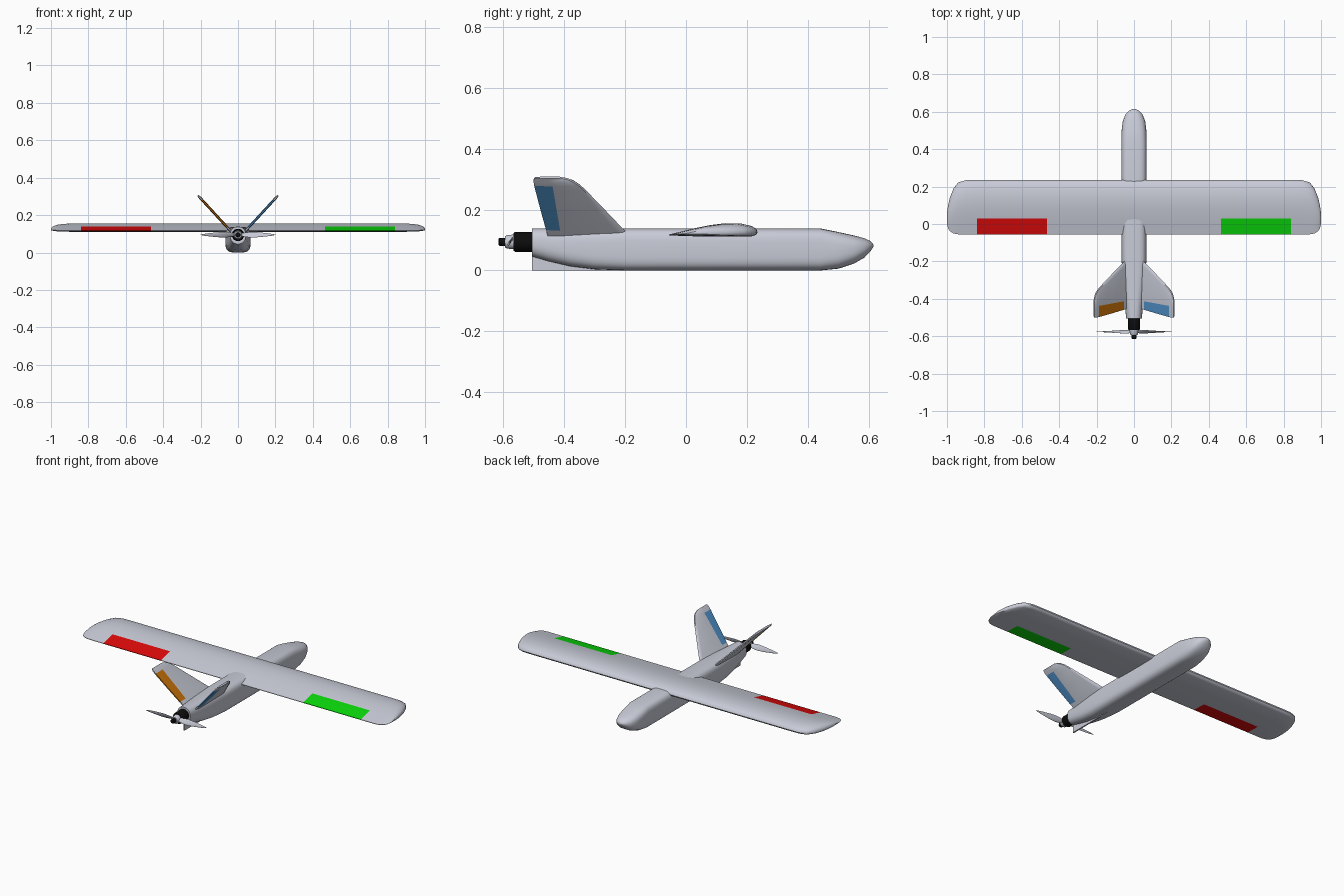
import bpy, bmesh, math
from mathutils import Vector

if "Cube" in bpy.data.objects:
    bpy.data.objects.remove(bpy.data.objects["Cube"])


def material(name, rgb):
    m = bpy.data.materials.new(name)
    m.diffuse_color = (*rgb, 1)
    m.use_nodes = True
    m.node_tree.nodes["Principled BSDF"].inputs["Base Color"].default_value = m.diffuse_color
    return m


GREY = material("light_grey", (0.58, 0.60, 0.68))
BLACK = material("black", (0.004, 0.004, 0.004))
RED = material("red", (0.72, 0.003, 0.003))
GREEN = material("green", (0.003, 0.68, 0.003))
BLUE = material("blue", (0.08, 0.28, 0.58))
ORANGE = material("orange", (0.58, 0.17, 0.003))


def loft(name, rings, mats, rule=None, angle=35):
    """Skin a list of equal-length point rings, cap both ends."""
    bm = bmesh.new()
    vr = [[bm.verts.new(p) for p in r] for r in rings]
    n = len(rings[0])
    for a, b in zip(vr, vr[1:]):
        for i in range(n):
            j = (i + 1) % n
            bm.faces.new((a[i], a[j], b[j], b[i]))
    bm.faces.new(vr[0])
    bm.faces.new(vr[-1])
    bmesh.ops.recalc_face_normals(bm, faces=bm.faces)
    if rule:
        for f in bm.faces:
            f.material_index = rule(f.calc_center_median())
    me = bpy.data.meshes.new(name)
    bm.to_mesh(me)
    bm.free()
    for m in mats:
        me.materials.append(m)
    ob = bpy.data.objects.new(name, me)
    bpy.context.collection.objects.link(ob)
    bpy.ops.object.select_all(action='DESELECT')
    ob.select_set(True)
    bpy.context.view_layer.objects.active = ob
    bpy.ops.object.shade_smooth_by_angle(angle=math.radians(angle))
    return ob


def lathe(name, profile, mat, z=0.094, n=32):
    """Round part along y from (y, radius) pairs."""
    rings = [[(r * math.cos(2 * math.pi * i / n), y, z + r * math.sin(2 * math.pi * i / n))
              for i in range(n)] for y, r in profile]
    return loft(name, rings, [mat])


# Fuselage: (y, half width, bottom z, top z, squareness)
def section(y, w, lo, hi, e, n=40):
    pts = []
    for i in range(n):
        a = 2 * math.pi * i / n
        c, s = math.cos(a), math.sin(a)
        pts.append((w * math.copysign(abs(c) ** (2 / e), c), y,
                    (lo + hi) / 2 + (hi - lo) / 2 * math.copysign(abs(s) ** (2 / e), s)))
    return pts


stations = [(-0.505, .042, .046, .138, 2.3), (-0.45, .047, .030, .138, 2.6),
            (-0.38, .054, .014, .138, 3.0), (-0.30, .060, .004, .138, 3.4),
            (-0.20, .066, 0, .138, 3.8), (0.10, .067, 0, .138, 3.8),
            (0.44, .068, 0, .138, 3.8), (0.50, .066, .006, .126, 3.2),
            (0.55, .060, .022, .115, 2.7), (0.585, .046, .042, .106, 2.3),
            (0.604, .029, .062, .097, 2.1), (0.612, .015, .073, .090, 2), (0.615, .004, .079, .084, 2)]
loft("fuselage", [section(*s) for s in stations], [GREY], angle=50)

# Thin keel under the tail
loft("tail_keel", [[(x, y, z) for y, z in ((-0.505, 0), (-0.505, .07), (-0.19, .03), (-0.19, 0))]
                   for x in (-0.004, 0.004)], [GREY])

# Wing: airfoil as (y, z), swept through span stations, ailerons by face position
LE, TE, ZC = 0.235, -0.055, 0.122
airfoil = [(.235, .125), (.23, .137), (.215, .146), (.18, .154), (.13, .155), (.08, .149),
           (.03, .139), (-.01, .129), (-.055, .118), (-.055, .115), (.03, .112),
           (.13, .111), (.215, .112), (.23, .117)]
half = [(.465, LE, TE, 1), (.84, LE, TE, 1), (.90, .234, TE, 1), (.94, .222, TE, .92),
        (.965, .190, -.051, .8), (.985, .140, -.038, .6), (.995, .095, -.02, .42), (1.0, .06, 0, .2)]
span = [(-x, a, b, t) for x, a, b, t in reversed(half)] + half


def wing_ring(x, le, te, t):
    return [(x, te + (y - TE) / (LE - TE) * (le - te), ZC + (z - ZC) * t) for y, z in airfoil]


def wing_rule(c):
    if c.y < 0.03 and 0.465 < abs(c.x) < 0.84:
        return 2 if c.x > 0 else 1
    return 0


loft("wing", [wing_ring(*s) for s in span], [GREY, RED, GREEN], wing_rule, 40)

# V tail: (z, leading edge y, trailing edge y) up the slanted span
tail = [(.11, -.18, -.452), (.135, -.205, -.459), (.20, -.267, -.477), (.265, -.330, -.494),
        (.28, -.346, -.498), (.293, -.366, -.500), (.301, -.388, -.499), (.305, -.410, -.495)]


def tail_ring(z, le, te, side):
    x = .215 - (.306 - z) * .92
    hinge = (-.412 - (z - .13) * .17 - le) / (te - le) if z < .29 else .6
    t = .007 if z < .3 else .005
    prof = [(0, 0), (.03, .7), (.1, 1), (hinge, 1), (1, .5), (1, -.5), (hinge, -1), (.1, -1), (.03, -.7)]
    return [(side * (x - .735 * t * h), le + f * (te - le), z + .68 * t * h) for f, h in prof]


def tail_rule(c):
    return 1 if .135 < c.z < .28 and c.y < -.413 - (c.z - .13) * .17 else 0


for name, side, col in (("right_tail_fin", 1, BLUE), ("left_tail_fin", -1, ORANGE)):
    loft(name, [tail_ring(*s, side) for s in tail], [GREY, col], tail_rule)

# Motor, propeller hub and shaft tip
lathe("motor", [(-.495, .030), (-.505, .033), (-.560, .033), (-.566, .029)], BLACK)
lathe("propeller_hub", [(-.560, .021), (-.564, .024), (-.588, .022), (-.594, .018)], GREY)
lathe("shaft_tip", [(-.59, .013), (-.611, .013), (-.615, .010)], BLACK)

# Twisted propeller blades: (radius, chord, thickness, pitch in degrees)
blade = [(.010, .016, .008, 45), (.035, .028, .007, 38), (.065, .034, .006, 30),
         (.10, .030, .005, 23), (.15, .019, .004, 17), (.185, .009, .003, 14), (.20, .002, .002, 12)]


def blade_ring(r, chord, thick, pitch, side, n=14):
    p = math.radians(90 - pitch)
    out = []
    for i in range(n):
        a = 2 * math.pi * i / n
        u, v = chord / 2 * math.cos(a), thick / 2 * math.sin(a)
        y, z = u * math.cos(p) - v * math.sin(p), u * math.sin(p) + v * math.cos(p)
        out.append((side * r, -.576 + side * y, .095 + z))
    return out


for name, side in (("right_blade", 1), ("left_blade", -1)):
    loft(name, [blade_ring(*b, side) for b in blade], [GREY], angle=60)
